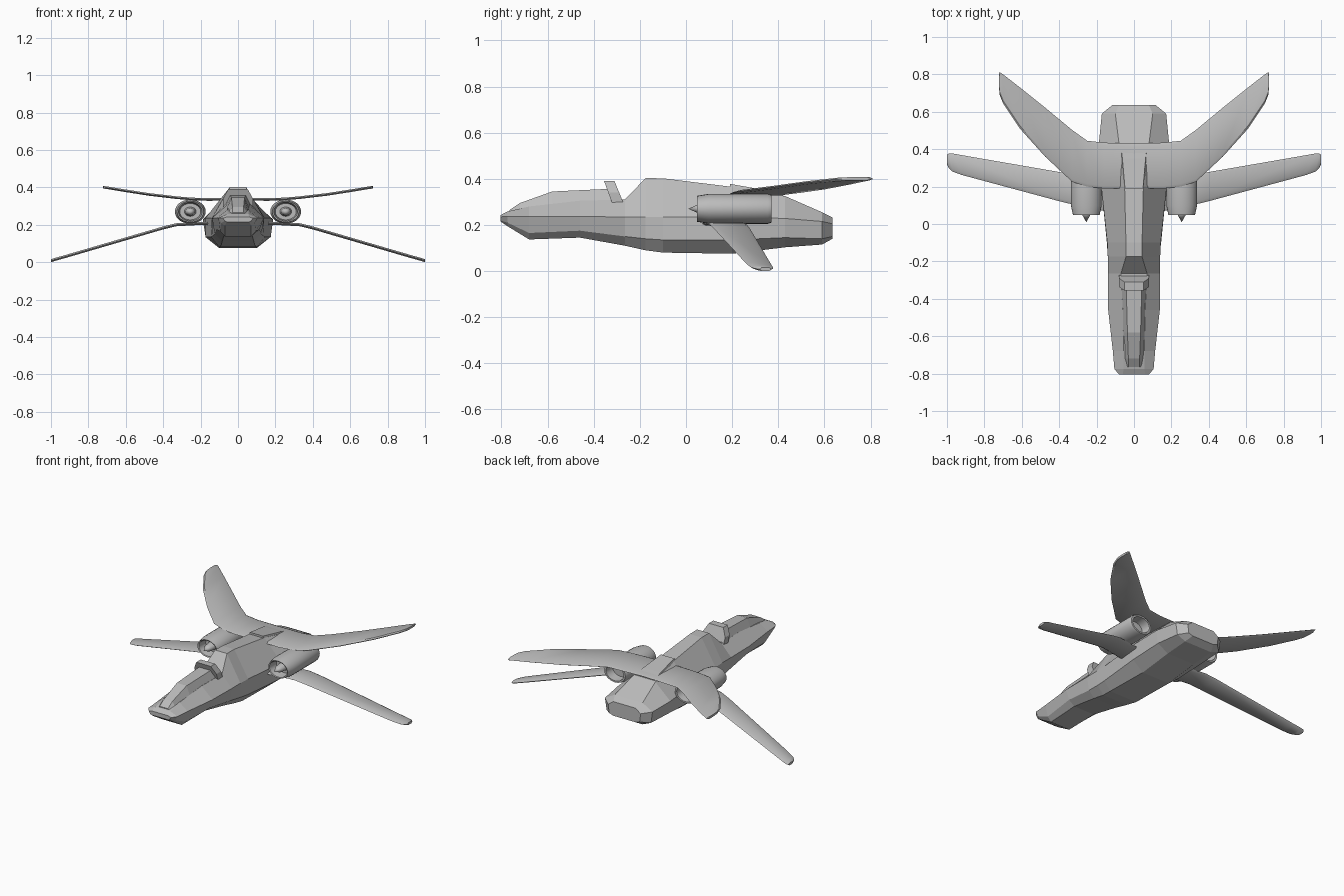
import bpy, bmesh, math

cube = bpy.data.objects.get("Cube")
if cube:
    bpy.data.objects.remove(cube, do_unlink=True)

grey = bpy.data.materials.new("hull_grey")
grey.use_nodes = True
colour = (0.5, 0.5, 0.5, 1)
grey.diffuse_color = colour
grey.node_tree.nodes["Principled BSDF"].inputs["Base Color"].default_value = colour


def finish(name, bm, smooth=None):
    bmesh.ops.recalc_face_normals(bm, faces=bm.faces)
    mesh = bpy.data.meshes.new(name)
    bm.to_mesh(mesh)
    bm.free()
    mesh.materials.append(grey)
    ob = bpy.data.objects.new(name, mesh)
    bpy.context.collection.objects.link(ob)
    if smooth:
        bpy.ops.object.select_all(action="DESELECT")
        ob.select_set(True)
        bpy.context.view_layer.objects.active = ob
        bpy.ops.object.shade_smooth_by_angle(angle=math.radians(smooth))
    return ob


def loft(name, rings, smooth=None):
    """Skin a row of closed rings and cap both ends."""
    bm = bmesh.new()
    rows = [[bm.verts.new(p) for p in ring] for ring in rings]
    for a, b in zip(rows, rows[1:]):
        for i in range(len(a)):
            j = (i + 1) % len(a)
            bm.faces.new((a[i], a[j], b[j], b[i]))
    bm.faces.new(rows[0])
    bm.faces.new(rows[-1])
    return finish(name, bm, smooth)


def symmetric(y, half):
    """Full ring from the left half of a section, listed bottom to top."""
    return [(x, y, z) for x, z in half] + [(-x, y, z) for x, z in reversed(half)]


# Faceted hull: y, then keel, lower side, waist and spine as (half width, z)
hull = [
    (-0.805, (0.06, 0.215), (0.07, 0.22), (0.08, 0.235), (0.06, 0.242)),
    (-0.775, (0.07, 0.195), (0.09, 0.21), (0.105, 0.237), (0.055, 0.258)),
    (-0.68, (0.07, 0.137), (0.095, 0.165), (0.113, 0.237), (0.055, 0.28)),
    (-0.46, (0.075, 0.145), (0.115, 0.175), (0.138, 0.236), (0.06, 0.305)),
    (-0.265, (0.085, 0.11), (0.125, 0.15), (0.14, 0.235), (0.07, 0.31)),
    (-0.175, (0.09, 0.09), (0.135, 0.14), (0.14, 0.235), (0.043, 0.403)),
    (-0.1, (0.1, 0.08), (0.145, 0.135), (0.143, 0.235), (0.043, 0.402)),
    (0.2, (0.1, 0.075), (0.175, 0.135), (0.175, 0.235), (0.05, 0.365)),
    (0.43, (0.1, 0.103), (0.175, 0.145), (0.188, 0.228), (0.08, 0.325)),
    (0.59, (0.1, 0.115), (0.16, 0.14), (0.172, 0.215), (0.1, 0.255)),
    (0.635, (0.08, 0.14), (0.11, 0.15), (0.117, 0.205), (0.08, 0.232)),
]
loft("hull", [symmetric(s[0], s[1:]) for s in hull])

# Canopy
canopy = [
    (-0.765, (0.045, 0.25), (0.03, 0.265)),
    (-0.72, (0.055, 0.26), (0.03, 0.295)),
    (-0.58, (0.062, 0.28), (0.035, 0.345)),
    (-0.32, (0.075, 0.29), (0.042, 0.357)),
]
loft("canopy", [symmetric(s[0], s[1:]) for s in canopy])

# Leaning hoop behind the canopy
hoop = []
for y, lean in ((-0.315, 0.04), (-0.265, 0.045)):
    section = symmetric(y, [(0.08, 0.28), (0.08, 0.34), (0.052, 0.39)])
    hoop.append([(x, yy - lean * (z - 0.28) / 0.11, z) for x, yy, z in section])
loft("canopy_hoop", hoop)

# Raised spine between the upper wings
spine = [
    (0.19, (0.06, 0.32), (0.048, 0.378)),
    (0.35, (0.08, 0.31), (0.062, 0.35)),
    (0.42, (0.09, 0.3), (0.07, 0.335)),
]
loft("spine_cover", [symmetric(s[0], s[1:]) for s in spine])


def wing(name, side, stations, thick):
    """Thin wing skinned through (x, leading y, trailing y, z) stations."""
    rings = []
    for x, lead, trail, z in stations:
        bevel = min(0.015, (trail - lead) * 0.2)
        h = thick / 2
        section = [(lead, 0), (lead + bevel, h), (trail - bevel, h),
                   (trail, 0), (trail - bevel, -h), (lead + bevel, -h)]
        rings.append([(side * x, y, z + dz) for y, dz in section])
    loft(name, rings, 35)


upper = [(0, 0.19, 0.43, 0.337), (0.16, 0.19, 0.435, 0.335),
         (0.25, 0.2, 0.445, 0.338), (0.33, 0.225, 0.502, 0.345),
         (0.475, 0.36, 0.622, 0.362), (0.61, 0.51, 0.73, 0.383),
         (0.7, 0.645, 0.8, 0.398), (0.718, 0.69, 0.812, 0.4),
         (0.722, 0.73, 0.8, 0.4)]
lower = [(0.1, 0.06, 0.23, 0.205), (0.22, 0.08, 0.24, 0.206),
         (0.33, 0.105, 0.265, 0.2), (0.4, 0.122, 0.278, 0.183),
         (0.92, 0.262, 0.368, 0.031), (0.97, 0.28, 0.377, 0.017),
         (0.99, 0.298, 0.378, 0.011), (1.0, 0.32, 0.37, 0.008)]

# Engine outline as (radius, y), from intake wall over the lip to the exhaust wall
nacelle = [(0, 0.11), (0.044, 0.11), (0.05, 0.05), (0.056, 0.047),
           (0.065, 0.1), (0.065, 0.355), (0.06, 0.37), (0.05, 0.37),
           (0.045, 0.31), (0, 0.31)]
spike = [(0, 0.01), (0.02, 0.055), (0.026, 0.12), (0, 0.12)]


def lathe(name, side, profile, steps=24):
    """Revolve a profile around the engine axis, slightly wider than tall."""
    bm = bmesh.new()
    verts = [bm.verts.new((r, y, 0)) for r, y in profile]
    edges = [bm.edges.new(pair) for pair in zip(verts, verts[1:])]
    bmesh.ops.spin(bm, geom=verts + edges, cent=(0, 0, 0), axis=(0, 1, 0),
                   angle=math.tau, steps=steps)
    bmesh.ops.remove_doubles(bm, verts=bm.verts, dist=0.0005)
    for v in bm.verts:
        v.co.x = v.co.x * 1.27 + side * 0.255
        v.co.z += 0.27
    finish(name, bm, 35)


# Paired wings and engines
for side, label in ((1, "left"), (-1, "right")):
    wing(label + "_upper_wing", side, upper, 0.014)
    wing(label + "_lower_wing", side, lower, 0.016)
    lathe(label + "_engine", side, nacelle)
    lathe(label + "_engine_spike", side, spike)
